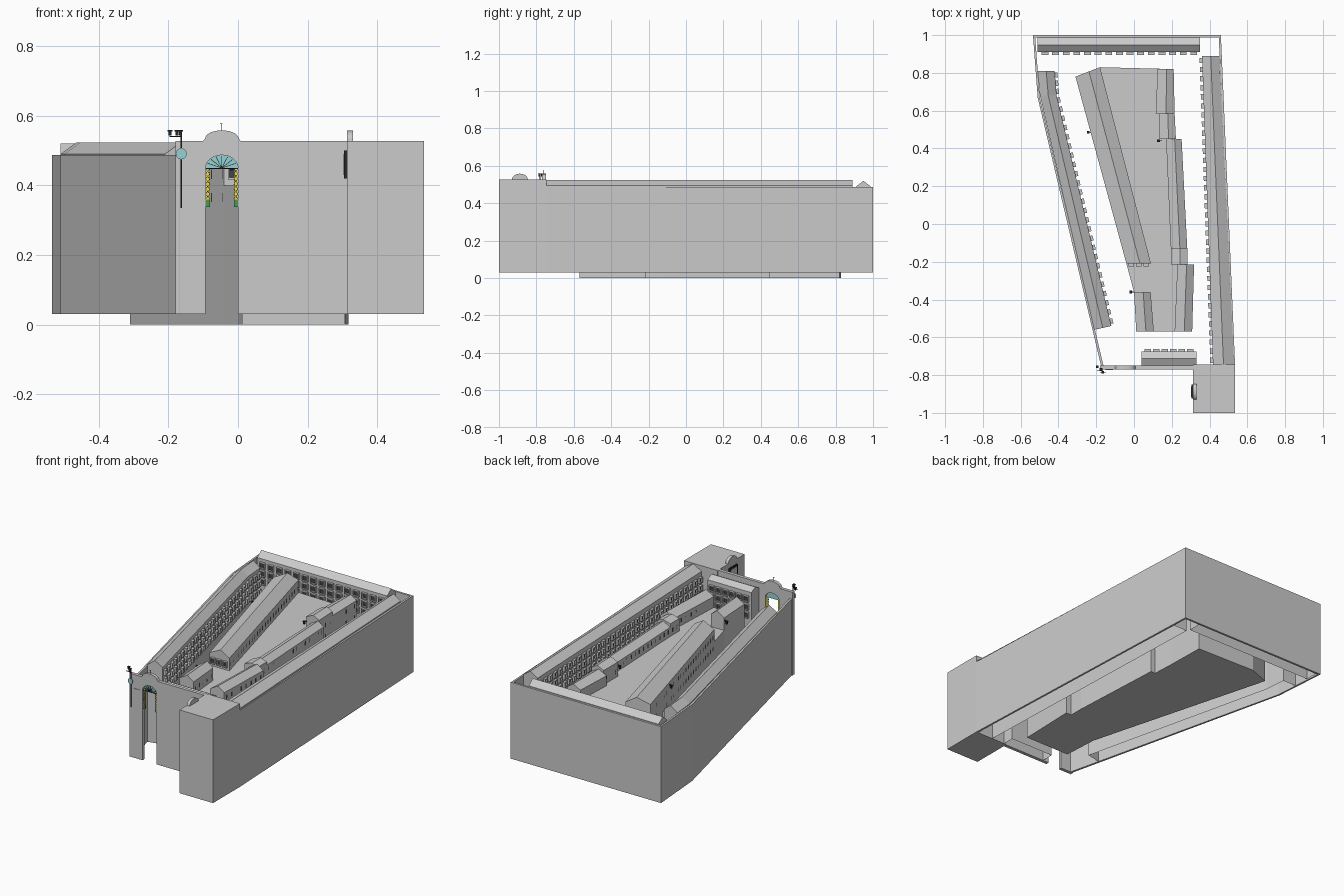
import bpy, bmesh, math
from mathutils import Vector, Matrix

if "Cube" in bpy.data.objects:
    bpy.data.objects.remove(bpy.data.objects["Cube"])


def material(name, c):
    m = bpy.data.materials.new(name)
    m.diffuse_color = (*c, 1)
    m.use_nodes = True
    m.node_tree.nodes["Principled BSDF"].inputs["Base Color"].default_value = m.diffuse_color
    return m


DARK = material("dark_glass", (0.06, 0.06, 0.065))
BLACK = material("iron", (0.02, 0.02, 0.02))
TEAL = material("teal", (0.3, 0.65, 0.66))
YELLOW = material("yellow", (0.85, 0.75, 0.1))
GREEN = material("green", (0.08, 0.3, 0.1))


def finish(bm, name, mat=None):
    bmesh.ops.recalc_face_normals(bm, faces=bm.faces)
    me = bpy.data.meshes.new(name)
    bm.to_mesh(me)
    bm.free()
    ob = bpy.data.objects.new(name, me)
    bpy.context.collection.objects.link(ob)
    if mat:
        me.materials.append(mat)
    return ob


def add_box(bm, c, size, rot=0, tilt=None):
    m = Matrix.Translation(c) @ Matrix.Rotation(rot, 4, 'Z')
    if tilt:
        m = m @ Matrix.Rotation(tilt, 4, 'Y')
    bmesh.ops.create_cube(bm, size=1, matrix=m @ Matrix.Diagonal((*size, 1)))


def box(name, lo, hi, mat=None):
    bm = bmesh.new()
    lo, hi = Vector(lo), Vector(hi)
    add_box(bm, (lo + hi) / 2, hi - lo)
    return finish(bm, name, mat)


def extrude(name, pts, vec, mat=None):
    # closed outline pushed along a vector
    bm = bmesh.new()
    f = bm.faces.new([bm.verts.new(p) for p in pts])
    r = bmesh.ops.extrude_face_region(bm, geom=[f])
    for v in r['geom']:
        if isinstance(v, bmesh.types.BMVert):
            v.co += Vector(vec)
    return finish(bm, name, mat)


def gabled(name, left, right, z0, eave, ridge, t=0.5, bottom=False):
    # long house between two plan lines, with a pitched roof
    bm = bmesh.new()
    rows = []
    for a, b in zip(left, right):
        m = Vector(a).lerp(Vector(b), t)
        rows.append([bm.verts.new(p) for p in
                     ((*a, z0), (*a, eave), (*m, ridge), (*b, eave), (*b, z0))])
    for r, s in zip(rows, rows[1:]):
        for i in range(4):
            bm.faces.new((r[i], r[i + 1], s[i + 1], s[i]))
        if bottom:
            bm.faces.new((r[4], r[0], s[0], s[4]))
    bm.faces.new(rows[0])
    bm.faces.new(rows[-1])
    return finish(bm, name)


def windows(name, p, q, n, levels, w=0.028, h=0.032, d=0.014):
    # rows of framed windows on the right-hand side of the line p -> q
    p, q = Vector(p), Vector(q)
    u = (q - p).normalized()
    nrm = Vector((u.y, -u.x))
    ang = math.atan2(u.y, u.x)
    fr, pane = bmesh.new(), bmesh.new()
    bar = 0.005
    for i in range(n):
        c = p.lerp(q, (i + 0.5) / n)
        o = c + nrm * d / 2
        for z in levels:
            for s in (-1, 1):
                e = o + u * s * (w - bar) / 2
                add_box(fr, (e.x, e.y, z), (bar, d, h), ang)
                add_box(fr, (o.x, o.y, z + s * (h - bar) / 2), (w - 2 * bar, d, bar), ang)
            g = c + nrm * 0.002
            add_box(pane, (g.x, g.y, z), (w - 2 * bar, 0.004, h - 2 * bar), ang)
    finish(fr, name + "_window_frames")
    finish(pane, name + "_window_panes", DARK)


def arc(cx, cz, rx, rz, a0, a1, n):
    return [(cx + rx * math.cos(math.radians(a0 + (a1 - a0) * i / n)),
             cz + rz * math.sin(math.radians(a0 + (a1 - a0) * i / n))) for i in range(n + 1)]


# Outer wall: thin shell around the site
wall = [(-0.17, -0.77), (-0.51, 0.67), (-0.535, 1), (0.46, 1), (0.535, -0.745)]
inner = [(-0.158, -0.765), (-0.499, 0.67), (-0.523, 0.988), (0.449, 0.988), (0.523, -0.745)]
bm = bmesh.new()
rings = [[bm.verts.new((*p, z)) for p, z in ((a, 0.03), (a, 0.487), (b, 0.487), (b, 0.03))]
         for a, b in zip(wall, inner)]
for r, s in zip(rings, rings[1:]):
    for i in range(4):
        bm.faces.new((r[i], r[(i + 1) % 4], s[(i + 1) % 4], s[i]))
bm.faces.new(rings[0])
bm.faces.new(rings[-1])
finish(bm, "outer_wall")

# Corner tower with a round pediment and wall ornament
box("corner_tower", (0.313, -1, 0.03), (0.535, -0.745, 0.528))
extrude("tower_pediment", [(0.313, y, z) for y, z in arc(-0.888, 0.528, 0.042, 0.03, 0, 180, 12)], (0.018, 0, 0))
box("tower_ornament", (0.305, -0.925, 0.42), (0.313, -0.85, 0.5), BLACK)
box("tower_ornament_panel", (0.303, -0.915, 0.43), (0.306, -0.86, 0.49))

# Front wall with the arched gateway and pediment
outline = [(-0.18, 0.03), (-0.093, 0.03)] + arc(-0.0465, 0.45, 0.0465, 0.037, 180, 0, 14)
outline += [(0, 0.03), (0.315, 0.03), (0.315, 0.528), (0.008, 0.528)]
outline += arc(-0.0465, 0.535, 0.048, 0.023, 0, 180, 14) + [(-0.101, 0.528), (-0.18, 0.528)]
extrude("front_wall", [(x, -0.769, z) for x, z in outline], (0, 0.02, 0))

# Gate: fan light, lattice posts, finial
extrude("gate_fanlight", [(x, -0.762, z) for x, z in arc(-0.0465, 0.45, 0.0465, 0.037, 0, 180, 14)],
        (0, 0.004, 0), TEAL)
iron = bmesh.new()
for k in range(1, 8):
    a = math.pi * k / 8
    dx, dz = 0.044 * math.cos(a), 0.035 * math.sin(a)
    add_box(iron, (-0.0465 + dx / 2, -0.764, 0.45 + dz / 2), (math.hypot(dx, dz), 0.003, 0.0018),
            0, -math.atan2(dz, dx))
add_box(iron, (-0.0465, -0.764, 0.449), (0.093, 0.005, 0.003))
for x0 in (-0.093, -0.012):
    box("gate_post", (x0, -0.764, 0.36), (x0 + 0.012, -0.756, 0.45), YELLOW)
    box("gate_post_foot", (x0, -0.765, 0.338), (x0 + 0.012, -0.755, 0.36), GREEN)
    for k in range(6):
        for s in (-1, 1):
            add_box(iron, (x0 + 0.006, -0.765, 0.368 + 0.0145 * k), (0.018, 0.002, 0.0015), 0, s * 0.85)
add_box(iron, (-0.0465, -0.76, 0.567), (0.002, 0.002, 0.02))
add_box(iron, (-0.0485, -0.76, 0.577), (0.007, 0.002, 0.002))
finish(iron, "gate_ironwork", BLACK)
box("wall_plaque", (-0.15, -0.772, 0.441), (-0.112, -0.769, 0.446))

# Street lamp with a round teal sign
bm = bmesh.new()
add_box(bm, (-0.163, -0.78, 0.445), (0.004, 0.004, 0.22))
add_box(bm, (-0.18, -0.775, 0.54), (0.034, 0.003, 0.003))
for x, y in ((-0.195, -0.755), (-0.165, -0.785), (-0.175, -0.77)):
    add_box(bm, (x, y, 0.549), (0.009, 0.009, 0.012))
    add_box(bm, (x, y, 0.557), (0.014, 0.014, 0.003))
finish(bm, "street_lamp", BLACK)
extrude("round_sign", [(x, -0.786, z) for x, z in arc(-0.163, 0.491, 0.016, 0.016, 0, 345, 23)],
        (0, 0.003, 0), TEAL)

# Perimeter houses, open underneath
L3 = (0.357, 0.405, 0.453)
gabled("left_house", [(-0.51, 0.81), (-0.498, 0.68), (-0.21, -0.56)],
       [(-0.42, 0.81), (-0.41, 0.68), (-0.12, -0.54)], 0.03, 0.49, 0.523)
windows("left_house_upper", (-0.12, -0.54), (-0.41, 0.68), 25, L3)
windows("left_house_back", (-0.41, 0.68), (-0.42, 0.81), 3, L3)
gabled("right_house", [(0.36, 0.89), (0.418, -0.745)], [(0.452, 0.89), (0.53, -0.745)], 0.03, 0.495, 0.525)
windows("right_house", (0.36, 0.89), (0.418, -0.745), 34, L3)
gabled("back_house", [(-0.51, 0.91), (0.35, 0.91)], [(-0.51, 0.987), (0.35, 0.987)], 0.03, 0.49, 0.52)
windows("back_house", (-0.5, 0.91), (0.345, 0.91), 15, L3, 0.036, 0.036)
gabled("front_house", [(0.04, -0.675), (0.33, -0.675)], [(0.04, -0.75), (0.33, -0.75)], 0.03, 0.495, 0.515)
windows("front_house", (0.32, -0.675), (0.05, -0.675), 6, L3, 0.034, 0.036)

# Central island: solid block carrying rows of houses
island = [(-0.31, 0.78), (-0.18, 0.83), (0.21, 0.82), (0.215, 0.585), (0.222, 0.45), (0.252, 0.45),
          (0.282, -0.13), (0.282, -0.215), (0.318, -0.215), (0.308, -0.57), (0.012, -0.57),
          (0, -0.36), (-0.04, -0.21)]
extrude("island_base", [(*p, 0) for p in island], (0, 0, 0.4))
blocks = [
    ("long_row", (-0.31, 0.78), (-0.18, 0.83), (-0.04, -0.21), (0.09, -0.21), 0.475, 0.51, 26),
    ("corner_row", (0, -0.36), (0.088, -0.36), (0.012, -0.57), (0.105, -0.57), 0.475, 0.505, 5),
    ("east_row_back", (0.125, 0.82), (0.21, 0.82), (0.115, 0.585), (0.215, 0.585), 0.46, 0.485, 6),
    ("east_link_back", (0.135, 0.585), (0.215, 0.585), (0.135, 0.45), (0.222, 0.45), 0.485, 0.505, 3),
    ("east_row_middle", (0.17, 0.45), (0.252, 0.45), (0.195, -0.13), (0.282, -0.13), 0.455, 0.48, 14),
    ("east_link_front", (0.195, -0.13), (0.282, -0.13), (0.195, -0.215), (0.282, -0.215), 0.475, 0.49, 2),
    ("east_row_front", (0.23, -0.215), (0.318, -0.215), (0.215, -0.57), (0.308, -0.57), 0.465, 0.495, 8),
]
for name, a, b, c, d, eave, ridge, n in blocks:
    gabled(name, [a, c], [b, d], 0.39, eave, ridge, 0.55, True)
    windows(name + "_west", c, a, n, (0.365, 0.432), 0.024, 0.036)
    windows(name + "_east", b, d, n, (0.365, 0.432), 0.024, 0.036)
windows("long_row_end", (-0.035, -0.21), (0.085, -0.21), 3, (0.435,), 0.028, 0.036)

# Small wall lamps
for x, y in ((-0.243, 0.485), (0.13, 0.44), (-0.018, -0.36)):
    bm = bmesh.new()
    add_box(bm, (x, y, 0.45), (0.01, 0.01, 0.014))
    add_box(bm, (x, y, 0.459), (0.014, 0.014, 0.004))
    add_box(bm, (x + 0.008, y, 0.462), (0.02, 0.003, 0.003))
    finish(bm, "wall_lamp", BLACK)
